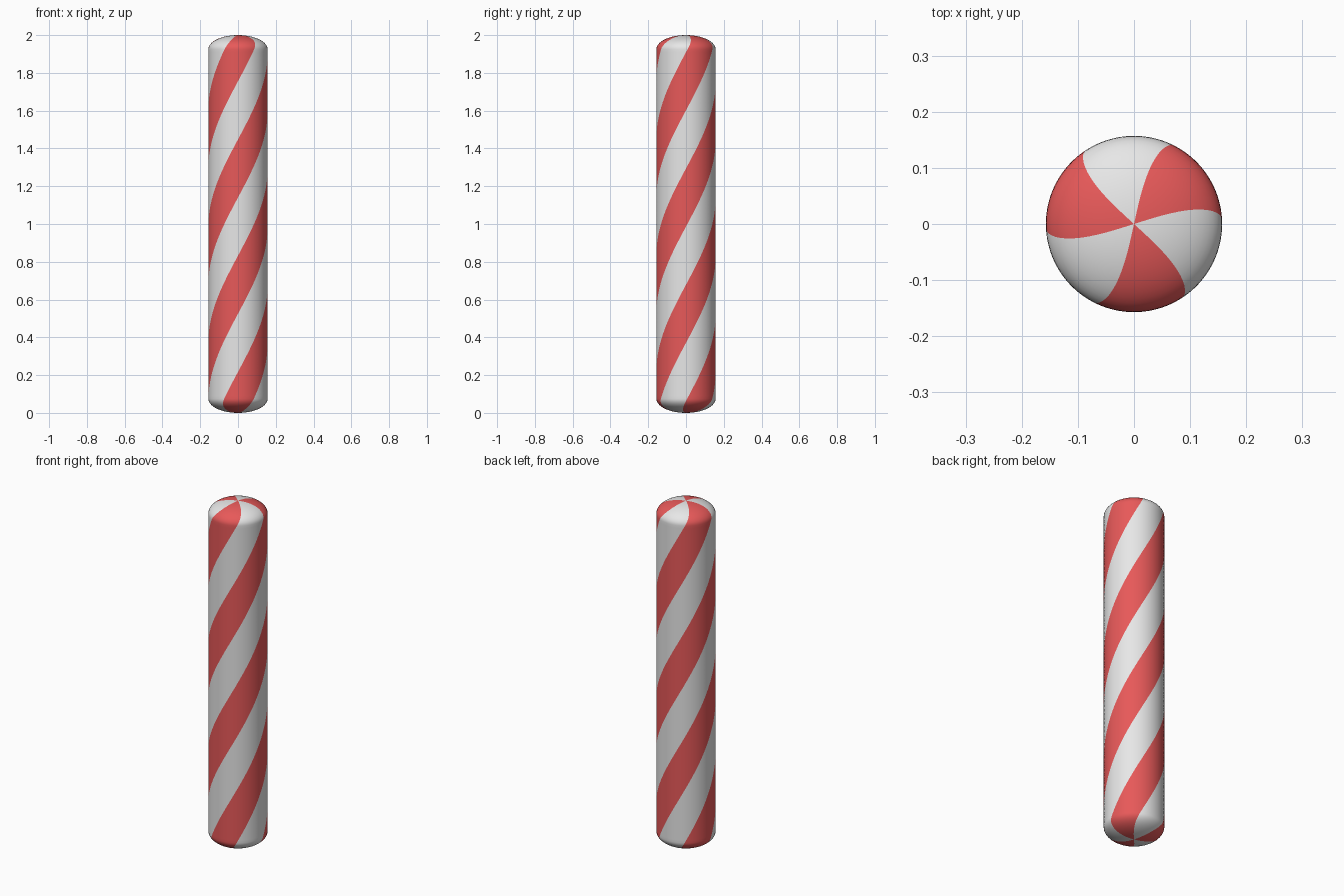
import bpy, bmesh, math

if "Cube" in bpy.data.objects:
    bpy.data.objects.remove(bpy.data.objects["Cube"])

R, H, CAP = 0.157, 2.0, 0.075      # radius, height, dome height
SEG, BODY, DOME = 72, 120, 14      # sides, body rings, dome rings
TWIST = math.radians(195)          # stripe rotation per unit of height
START = math.radians(4) - TWIST * 1.93


def material(name, rgb):
    m = bpy.data.materials.new(name)
    m.diffuse_color = (*rgb, 1)
    m.use_nodes = True
    m.node_tree.nodes["Principled BSDF"].inputs["Base Color"].default_value = m.diffuse_color
    return m


# Profile: bottom dome, straight body, top dome
dome = [(R * math.sin(a), CAP * (1 - math.cos(a)))
        for a in (math.pi / 2 * i / DOME for i in range(1, DOME + 1))]
body = [(R, CAP + (H - 2 * CAP) * i / BODY) for i in range(1, BODY)]
profile = dome + body + [(r, H - z) for r, z in reversed(dome)]

# Rings turn with height so the stripe borders follow mesh edges
bm = bmesh.new()
rings = []
for r, z in profile:
    a0 = START + TWIST * z
    rings.append([bm.verts.new((r * math.cos(a0 + math.tau * i / SEG),
                                r * math.sin(a0 + math.tau * i / SEG), z))
                  for i in range(SEG)])
bottom = bm.verts.new((0, 0, 0))
top = bm.verts.new((0, 0, H))

for i in range(SEG):
    j = (i + 1) % SEG
    faces = [bm.faces.new((a[i], a[j], b[j], b[i])) for a, b in zip(rings, rings[1:])]
    faces.append(bm.faces.new((bottom, rings[0][j], rings[0][i])))
    faces.append(bm.faces.new((top, rings[-1][i], rings[-1][j])))
    # Six equal bands, alternating red and white
    for f in faces:
        f.material_index = (i // (SEG // 6)) % 2
        f.smooth = True

mesh = bpy.data.meshes.new("candy_stick")
bm.to_mesh(mesh)
bm.free()
mesh.materials.append(material("red stripe", (0.8, 0.1, 0.1)))
mesh.materials.append(material("white", (0.8, 0.8, 0.8)))
bpy.context.collection.objects.link(bpy.data.objects.new("candy_stick", mesh))
